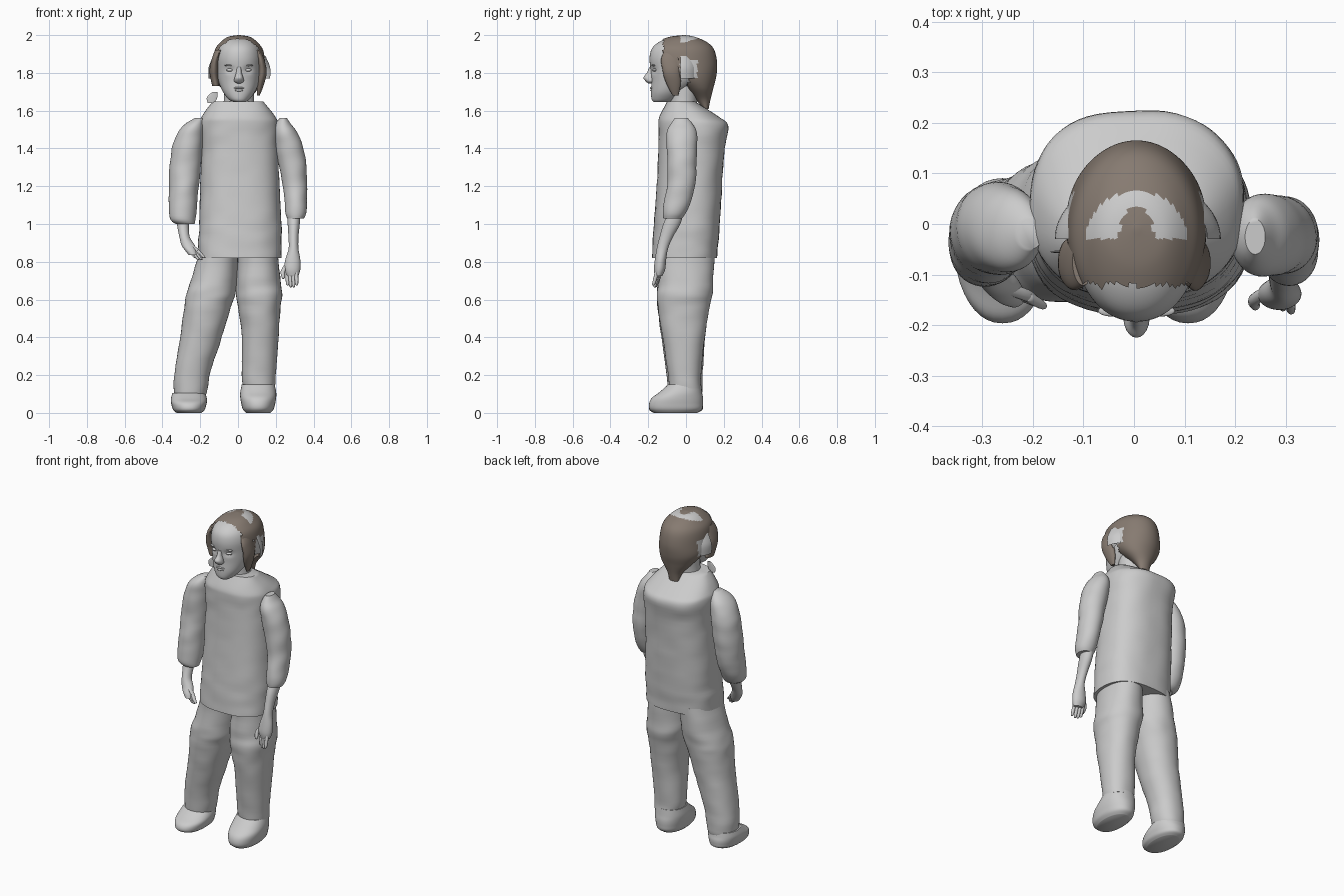
import bpy, bmesh
from math import cos, sin, pi, exp, copysign, radians
from mathutils import Vector, noise

cube = bpy.data.objects.get("Cube")
if cube:
    bpy.data.objects.remove(cube, do_unlink=True)


def material(name, rgb):
    m = bpy.data.materials.new(name)
    m.use_nodes = True
    m.diffuse_color = (*rgb, 1)
    m.node_tree.nodes["Principled BSDF"].inputs["Base Color"].default_value = (*rgb, 1)
    return m


grey = material("plain grey", (0.6, 0.6, 0.6))
brown = material("hair brown", (0.24, 0.197, 0.165))


def finish(name, bm, mats, angle=50):
    mesh = bpy.data.meshes.new(name)
    bmesh.ops.recalc_face_normals(bm, faces=bm.faces)
    bm.to_mesh(mesh)
    bm.free()
    obj = bpy.data.objects.new(name, mesh)
    bpy.context.collection.objects.link(obj)
    for m in mats:
        mesh.materials.append(m)
    bpy.ops.object.select_all(action='DESELECT')
    obj.select_set(True)
    bpy.context.view_layer.objects.active = obj
    bpy.ops.object.shade_smooth_by_angle(angle=radians(angle))
    return obj


def spline(rings, steps):
    """Smoothly fill in rings between the given ones."""
    out = []
    for i in range(len(rings) - 1):
        a, b, c, d = (rings[min(max(i + j, 0), len(rings) - 1)] for j in (-1, 0, 1, 2))
        for s in range(steps):
            t = s / steps
            out.append([q + t / 2 * (r - p + t * (2 * p - 5 * q + 4 * r - w + t * (3 * (q - r) + w - p)))
                        for p, q, r, w in zip(a, b, c, d)])
    return out + [rings[-1]]


def loft(name, rings, mats=(grey,), power=2, seg=40, steps=5, wrinkle=0,
         cap=True, shape=None, keep=None, paint=None):
    """Skin over level rings, each (z, x min, x max, y min, y max) in hundredths."""
    bm = bmesh.new()
    loops = []
    for z, x0, x1, y0, y1 in spline(rings, steps):
        loop = []
        for k in range(seg):
            a = 2 * pi * k / seg
            c, s = cos(a), sin(a)
            c = copysign(abs(c) ** (2 / power), c) * (x1 - x0) / 2
            s = copysign(abs(s) ** (2 / power), s) * (y1 - y0) / 2
            mx, my = (x0 + x1) / 2, (y0 + y1) / 2
            if wrinkle:
                n = noise.noise(Vector(((mx + c) * 0.09, (my + s) * 0.09, z * 0.16)))
                c, s = c * (1 + wrinkle * n), s * (1 + wrinkle * n)
            loop.append(bm.verts.new(Vector((mx + c, my + s, z)) / 100))
        loops.append(loop)
    for low, high in zip(loops, loops[1:]):
        for k in range(seg):
            j = (k + 1) % seg
            bm.faces.new((low[k], low[j], high[j], high[k]))
    if cap:
        bm.faces.new(loops[0][::-1])
        bm.faces.new(loops[-1])
    if shape:
        for v in bm.verts:
            shape(v.co)
    if keep:
        gone = [f for f in bm.faces if not keep(f.calc_center_median())]
        bmesh.ops.delete(bm, geom=gone, context='FACES')
    if paint:
        for f in bm.faces:
            f.material_index = paint(f.calc_center_median())
    return finish(name, bm, mats)


def ball(name, centre, size):
    bm = bmesh.new()
    bmesh.ops.create_uvsphere(bm, u_segments=20, v_segments=12, radius=1)
    for v in bm.verts:
        v.co = Vector([(c + s * p) / 100 for c, s, p in zip(centre, size, v.co)])
    return finish(name, bm, (grey,))


def mirror(rings):
    return [(z, -b, -a, c, d) for z, a, b, c, d in rings]


# Tunic
loft("tunic", [(82, -21, 23, -18, 16.5), (90, -21, 23, -17.5, 17), (100, -20.5, 23, -17, 18),
               (120, -20, 22, -15.5, 19), (140, -19.5, 21.5, -14.5, 20.5), (152, -20.5, 21.5, -14.5, 22.3),
               (157, -19, 19.5, -14, 17), (164.8, -13.5, 13.5, -10, 5)],
     power=2.5, seg=64, wrinkle=0.02)

# Sleeves
loft("left_sleeve", [(103, 26, 35, -12, -2), (106, 25, 36.2, -12.3, 0), (113, 24.5, 36.5, -11.5, 3),
                     (122, 23.5, 36.5, -9.8, 5), (132, 21.5, 36, -10, 5.5), (142, 19.5, 34, -10.3, 5.8),
                     (149, 19, 31, -10, 5.5), (153, 20, 28, -8, 3.5), (156, 22, 26, -6, 1)], wrinkle=0.05)
loft("right_sleeve", [(100, -33, -23, -11, -2), (103, -36, -22.5, -12.5, 1), (112, -36.5, -21.5, -12, 5),
                      (122, -36.5, -20.5, -11, 7), (132, -36, -19.5, -10, 8), (142, -34.5, -18.5, -10, 8),
                      (149, -31.5, -18, -9.5, 7), (153, -28, -18, -8, 5), (156, -23, -18, -5, 1)], wrinkle=0.05)

# Forearms with palms
loft("left_forearm", [(107, 26, 33, -9, -1), (100, 26.3, 32.7, -12, -3), (93, 26.7, 32, -14, -7),
                      (87, 26.8, 32, -15.5, -9.5), (81, 25, 33, -16.5, -10.5), (76, 24.5, 33, -17, -11),
                      (72.5, 26, 32, -16.5, -12.5)])
loft("right_forearm", [(104, -33, -26, -9, -1), (98, -32, -26, -11, -4), (93, -31, -25.5, -13, -7),
                       (89, -30, -23, -14.5, -9), (86, -28, -22, -16, -10.5), (83.5, -26, -21.5, -16.5, -12)])

# Fingers and thumbs
for side, x, y, z, lean, drop in (("left", 26, -13.5, 75, 0.3, 9), ("right", -26, -12.5, 86, 3.5, 5.5)):
    for i, finger in enumerate(("first", "second", "third", "fourth")):
        fx, fy, end = x + 1.6 * i, y - 0.6 * i, drop - abs(i - 1.5)
        loft(side + "_" + finger + "_finger",
             [(z - end * t, fx + lean * t - r, fx + lean * t + r, fy - 2 * t - r, fy - 2 * t + r)
              for t, r in ((0, 1), (0.5, 1), (0.9, 0.8), (1, 0.3))], seg=12, steps=3)
    loft(side + "_thumb",
         [(z + 4 - 8 * t, tx - r, tx + r, y - 3 * t - r, y - 3 * t + r)
          for t, r, tx in ((0, 1.1, x), (0.5, 1.2, x + lean - (2.5 if lean < 1 else -1)),
                           (0.9, 0.9, x + (-2 if lean < 1 else 6.5)), (1, 0.3, x + (-2 if lean < 1 else 7)))],
         seg=12, steps=3)

# Trousers
loft("left_trouser_leg", [(13, 3, 19.5, -9, 8), (20, 2, 20, -9.5, 8), (40, 2, 21.5, -12.5, 10),
                          (56, 0, 22.5, -15, 12.5), (63, -1, 23.5, -15.5, 14), (70, -1, 22.5, -15, 14.5),
                          (86, 0.5, 21, -14.5, 15)], power=2.2, wrinkle=0.04)
loft("right_trouser_leg", [(8, -33, -17.5, -9, 8), (11, -34, -16.5, -9.5, 8.5), (22, -33.5, -14.5, -10.5, 9),
                           (40, -30.5, -8.5, -13, 10), (56, -28.5, -4, -15, 12), (63, -27.5, -1.5, -15.5, 13),
                           (70, -25, -0.5, -15, 14), (86, -20, 0, -14.5, 15)], power=2.2, wrinkle=0.04)

# Shoes
for side, x, tall in (("left", 10.7, 1), ("right", -26, 0.7)):
    loft(side + "_shoe", [(z * tall, x - w, x + w, front, back) for z, w, front, back in
                          ((0, 6.5, -17, 6), (2, 8.2, -19.3, 8.5), (5, 9, -19.5, 9), (8, 9.5, -18, 9),
                           (11, 9.5, -14, 8.5), (15, 8.7, -9.5, 8))], power=2.2)

# Neck and head, with shallow eye sockets
loft("neck", [(160, -8, 9, -9, 6), (166, -7.5, 8.5, -8.5, 6), (173, -7.5, 8.5, -9, 7)])


def sockets(co):
    if co.y < -0.1:
        for x in (-0.043, 0.053):
            co.y += 0.013 * exp(-((co.x - x) / 0.022) ** 2 - ((co.z - 1.815) / 0.014) ** 2)


loft("head", [(164.5, -2, 4, -17, -9), (166, -5, 6, -18.2, -5), (170, -8, 9, -18.5, 0),
              (176, -10.5, 11.5, -18.3, 8), (182, -11.5, 12.5, -18.8, 13), (188, -11.8, 12.8, -19.3, 14),
              (193, -10.5, 11.5, -18, 12), (196.5, -8, 9, -14, 9), (198.7, -4, 5, -8, 3),
              (199.3, 0, 1, -3, -2)], seg=72, power=2.1, shape=sockets)
loft("nose", [(174.5, -0.5, 1.5, -20, -17), (175.5, -2, 3, -21.3, -16), (177.5, -1.8, 2.8, -22.5, -16),
              (180, -1, 2, -20.8, -16), (183, -0.7, 1.7, -19.4, -16)], seg=20)
for side, x in (("left", 5.3), ("right", -4.3)):
    ball(side + "_eye", (x, -16.5, 181.5), (1.9, 1.3, 0.8))
    ball(side + "_brow", (x, -17.2, 184), (2.8, 1.1, 0.5))
ball("upper_lip", (0.5, -18, 172), (2.8, 1, 0.6))
ball("lower_lip", (0.5, -18, 170.8), (2.3, 1, 0.7))


# Hair cap with pale crown arch and side patches
def hairline(p):
    ragged = 0.02 * noise.noise(p * 40)
    if p.z > 1.88:
        return p.y > -0.12 + ragged
    return p.y > (-0.04 if p.z > 1.77 else 0.01) + ragged


def hair_paint(p):
    x, y = p.x - 0.005, p.y + 0.03
    if y < 0:
        return 0
    if p.z > 1.87:
        inside = (x / 0.1) ** 2 + (y / 0.095) ** 2 < 1
        hole = (x / 0.035) ** 2 + (y / 0.065) ** 2 < 1
        return int(inside and not hole)
    return int(p.z > 1.77 and y < 0.09)


loft("hair", [(161, -2, 4, 9, 12), (166, -4, 6, 5, 13), (172, -9, 11, -2, 14.5), (178, -13, 14, -13, 16),
              (185, -13.3, 14.3, -19, 16.5), (192, -12.3, 13.3, -19.5, 15), (196, -9.5, 10.5, -16, 11.5),
              (199, -5.5, 6.5, -9, 5), (200, 0, 1, -1.5, -0.5)],
     mats=(brown, grey), seg=96, steps=8, keep=hairline, paint=hair_paint)

# Pale side panels, front locks and a loose tuft
loft("side_panels", [(177, -15.5, 17, -15, 9), (183, -15.5, 17, -15, 9), (189, -13, 14.5, -13.5, 7.5)],
     seg=96, cap=False, keep=lambda p: -0.03 < p.y < 0.07)
lock = [(168, 10, 11.5, -7, -4), (173, 10, 13.5, -10, -3), (180, 10.5, 15, -12, -3),
        (187, 10, 14, -13, -3), (192, 8, 12, -12, -3)]
loft("left_lock", lock, mats=(brown,), wrinkle=0.15)
loft("right_lock", mirror(lock[1:]), mats=(brown,), wrinkle=0.15)
loft("loose_tuft", [(164, -16, -12.5, -5.8, -5.2), (167, -16.5, -11, -5.8, -5.2), (170, -13.5, -11, -5.8, -5.2)],
     seg=12)
